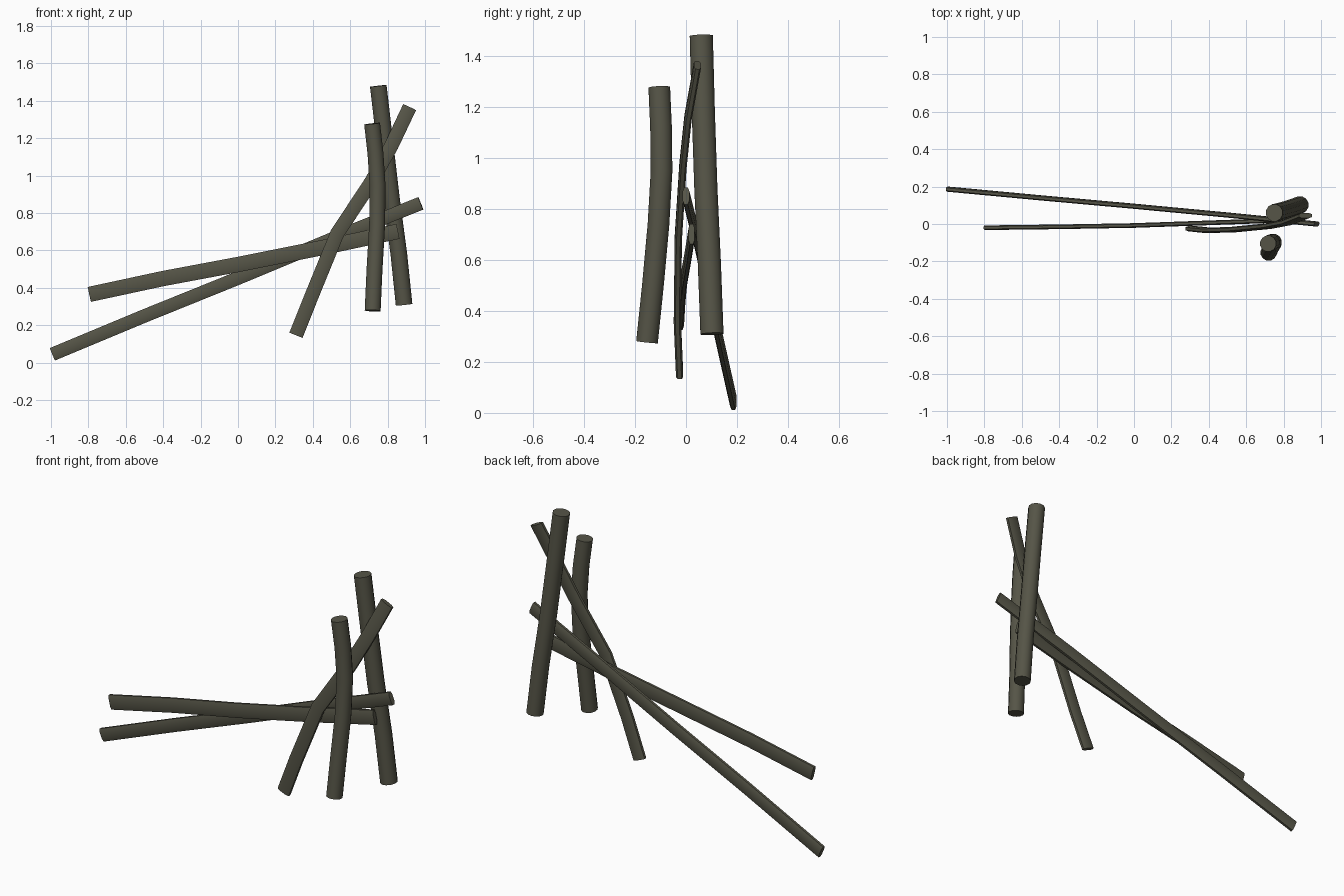
import bpy, bmesh, math
from mathutils import Vector

if "Cube" in bpy.data.objects:
    bpy.data.objects.remove(bpy.data.objects["Cube"])

wood = bpy.data.materials.new("dark olive wood")
wood.diffuse_color = (0.092, 0.09, 0.063, 1)
wood.use_nodes = True
wood.node_tree.nodes["Principled BSDF"].inputs["Base Color"].default_value = wood.diffuse_color


def stick(name, path, half_w, half_d, sides=12, power=1.0):
    """Sweep an oval section along a path; half_w lies in the xz plane, half_d along y."""
    pts = [Vector(p) for p in path]
    bm = bmesh.new()
    rings = []
    for i, p in enumerate(pts):
        t = (pts[min(i + 1, len(pts) - 1)] - pts[max(i - 1, 0)]).normalized()
        w = Vector((0, 1, 0)).cross(t).normalized()
        d = t.cross(w)
        ring = []
        for k in range(sides):
            a = 2 * math.pi * (k + 0.5) / sides
            c, s = math.cos(a), math.sin(a)
            c = math.copysign(abs(c) ** power, c)
            s = math.copysign(abs(s) ** power, s)
            ring.append(bm.verts.new(p + w * c * half_w + d * s * half_d))
        rings.append(ring)
    for r0, r1 in zip(rings, rings[1:]):
        for k in range(sides):
            n = (k + 1) % sides
            bm.faces.new((r0[k], r0[n], r1[n], r1[k]))
    bm.faces.new(rings[0])
    bm.faces.new(rings[-1])
    bmesh.ops.recalc_face_normals(bm, faces=bm.faces)
    mesh = bpy.data.meshes.new(name)
    bm.to_mesh(mesh)
    bm.free()
    mesh.materials.append(wood)
    ob = bpy.data.objects.new(name, mesh)
    bpy.context.collection.objects.link(ob)
    bpy.ops.object.select_all(action='DESELECT')
    ob.select_set(True)
    bpy.context.view_layer.objects.active = ob
    bpy.ops.object.shade_smooth_by_angle(angle=math.radians(40))


# round upright posts
stick("back_post", [(0.75, 0.06, 1.48), (0.785, 0.068, 1.18), (0.82, 0.078, 0.88),
                    (0.86, 0.092, 0.58), (0.888, 0.102, 0.31)], 0.046, 0.047)
stick("front_post", [(0.717, -0.105, 1.278), (0.735, -0.098, 1.12), (0.746, -0.096, 0.95),
                     (0.744, -0.108, 0.74), (0.73, -0.13, 0.5), (0.72, -0.153, 0.278)],
      0.044, 0.044)

# flat planks leaning sideways
stick("long_plank", [(-0.992, 0.186, 0.045), (-0.5, 0.14, 0.25), (0, 0.095, 0.452),
                     (0.5, 0.048, 0.66), (0.977, 0.0, 0.852)], 0.038, 0.014, 8, 0.7)
stick("short_plank", [(-0.795, -0.02, 0.365), (-0.4, -0.015, 0.45), (0, -0.008, 0.525),
                      (0.45, 0.008, 0.615), (0.855, 0.022, 0.702)], 0.043, 0.013, 8, 0.7)

# bent flat stick
stick("bent_stick", [(0.31, -0.025, 0.147), (0.395, -0.034, 0.36), (0.53, -0.03, 0.69),
                     (0.715, -0.012, 0.97), (0.82, 0.008, 1.16), (0.917, 0.045, 1.365)],
      0.04, 0.015, 8, 0.7)
